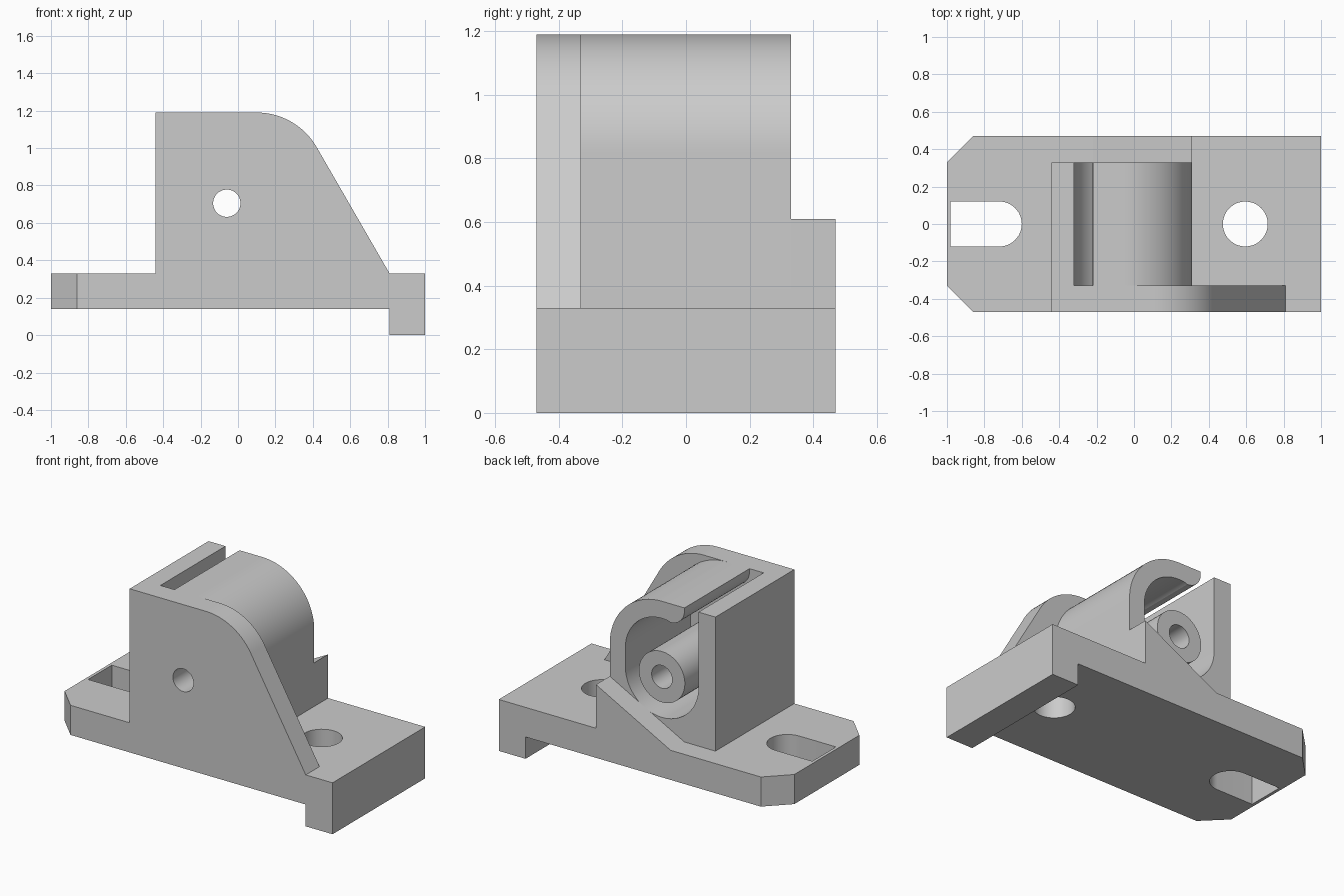
import bpy, bmesh
from math import sin, cos, radians

cube = bpy.data.objects.get("Cube")
if cube:
    bpy.data.objects.remove(cube, do_unlink=True)

grey = bpy.data.materials.new("plain grey")
grey.use_nodes = True
colour = (0.6, 0.6, 0.6, 1)
grey.diffuse_color = colour
grey.node_tree.nodes["Principled BSDF"].inputs["Base Color"].default_value = colour

WIDTH = 0.47      # half depth of the base
INNER = 0.33      # half depth of the housing
FLOOR = 0.33      # top of the base
TOP = 1.19
AXIS = (-0.06, 0.705)   # pin centre in x, z
CROWN = (-0.06, 0.82)   # centre of the housing's rounded top


def arc(centre, r, start, end, steps=24):
    angles = [radians(start + (end - start) * i / steps) for i in range(steps + 1)]
    return [(centre[0] + r * cos(a), centre[1] + r * sin(a)) for a in angles]


def prism(name, outline, low, high, axis="y"):
    """Extrude a closed outline along y (points are x, z) or z (points are x, y)."""
    bm = bmesh.new()
    place = (lambda p: (p[0], low, p[1])) if axis == "y" else (lambda p: (p[0], p[1], low))
    face = bm.faces.new([bm.verts.new(place(p)) for p in outline])
    result = bmesh.ops.extrude_face_region(bm, geom=[face])
    move = (0, high - low, 0) if axis == "y" else (0, 0, high - low)
    moved = [v for v in result["geom"] if isinstance(v, bmesh.types.BMVert)]
    bmesh.ops.translate(bm, verts=moved, vec=move)
    bmesh.ops.recalc_face_normals(bm, faces=bm.faces)
    mesh = bpy.data.meshes.new(name)
    bm.to_mesh(mesh)
    bm.free()
    obj = bpy.data.objects.new(name, mesh)
    bpy.context.collection.objects.link(obj)
    mesh.materials.append(grey)
    return obj


def cut(obj, cutter):
    """Subtract the cutter, then remove it."""
    mod = obj.modifiers.new("cut", "BOOLEAN")
    mod.operation = "DIFFERENCE"
    mod.solver = "EXACT"
    mod.object = cutter
    bpy.context.view_layer.objects.active = obj
    bpy.ops.object.modifier_apply(modifier=mod.name)
    bpy.data.objects.remove(cutter, do_unlink=True)


def circle(centre, r):
    return arc(centre, r, 0, 360, 48)[:-1]


# Base with a foot along one end and chamfered corners at the other
base = prism("base", [(-1, 0.14), (0.81, 0.14), (0.81, 0), (1, 0), (1, FLOOR), (-1, FLOOR)],
             -WIDTH, WIDTH)
bm = bmesh.new()
bm.from_mesh(base.data)
corners = [e for e in bm.edges
           if all(v.co.x < -0.99 for v in e.verts)
           and abs(e.verts[0].co.y - e.verts[1].co.y) < 0.01]
bmesh.ops.bevel(bm, geom=corners, offset=0.14, segments=1, affect="EDGES")
bm.to_mesh(base.data)
bm.free()

# Round mounting hole and round-ended slot
cut(base, prism("hole_cutter", circle((0.595, 0), 0.12), -0.1, 0.5, "z"))
slot = [(-0.98, -0.12)] + arc((-0.72, 0), 0.12, -90, 90) + [(-0.98, 0.12)]
cut(base, prism("slot_cutter", slot, -0.1, 0.5, "z"))

# Front plate with a rounded shoulder and sloping edge
shoulder = arc((0.1, TOP - 0.37), 0.37, 90, 30)
plate = prism("front_plate", [(-0.44, FLOOR), (-0.44, TOP)] + shoulder + [(0.81, FLOOR)],
              -WIDTH, -INNER)
cut(plate, prism("pin_hole_cutter", circle(AXIS, 0.073), -0.6, 0))

# Housing: back wall, round cavity and hooked cover, open through a top slot
outline = [(-0.44, FLOOR), (0.31, FLOOR)]
outline += arc(CROWN, 0.37, 0, 90)
outline += [(-0.22, TOP)]
outline += arc((-0.12, 1.17), 0.1, 180, 270, 10)
outline += arc(CROWN, 0.26, 100, 0)
outline += arc(AXIS, 0.26, 0, -180, 36)
outline += [(-0.32, TOP), (-0.44, TOP)]
housing = prism("housing", outline, -INNER, INNER)

# Hollow pin inside the cavity
pin = prism("hollow_pin", circle(AXIS, 0.163), -INNER, INNER)
cut(pin, prism("bore_cutter", circle(AXIS, 0.073), -0.6, 0.6))

# Sloping rib on the back
rib = prism("back_rib", [(-0.22, FLOOR), (0.31, FLOOR), (0.31, 0.61)], INNER, WIDTH)

# Smooth the curved walls, keep the edges sharp
bpy.ops.object.select_all(action="DESELECT")
for obj in (base, plate, housing, pin, rib):
    obj.select_set(True)
bpy.context.view_layer.objects.active = base
bpy.ops.object.shade_smooth_by_angle(angle=radians(25))
